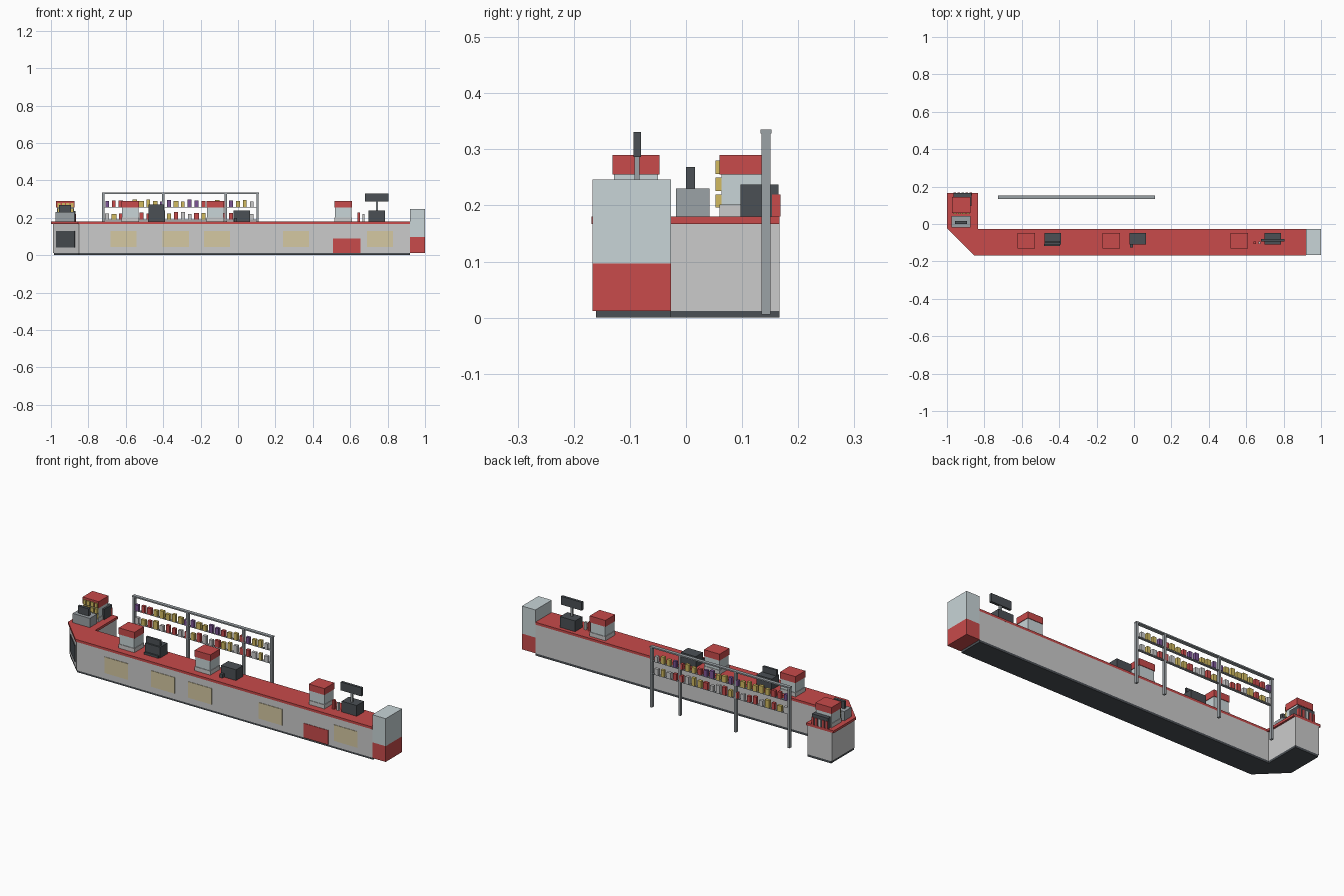
import bpy, bmesh, random
from mathutils import Vector

if "Cube" in bpy.data.objects:
    bpy.data.objects.remove(bpy.data.objects["Cube"])

random.seed(4)
mats = {}
COLOURS = {
    "red": (0.58, 0.07, 0.07, 1), "grey": (0.62, 0.63, 0.64, 1),
    "pale": (0.58, 0.66, 0.68, 1), "dark": (0.07, 0.08, 0.09, 1),
    "steel": (0.33, 0.36, 0.38, 1), "cream": (0.66, 0.58, 0.36, 1),
    "yellow": (0.65, 0.5, 0.12, 1), "purple": (0.2, 0.09, 0.3, 1),
}


def paint(ob, colour):
    if colour not in mats:
        mats[colour] = bpy.data.materials.new(colour)
        mats[colour].diffuse_color = COLOURS[colour]
    ob.data.materials.append(mats[colour])
    return ob


def prism(name, outline, z0, z1, colour):
    """Extrude a flat outline from z0 to z1."""
    bm = bmesh.new()
    face = bm.faces.new([bm.verts.new((x, y, z0)) for x, y in outline])
    ext = bmesh.ops.extrude_face_region(bm, geom=[face])
    verts = [v for v in ext["geom"] if isinstance(v, bmesh.types.BMVert)]
    bmesh.ops.translate(bm, verts=verts, vec=(0, 0, z1 - z0))
    bmesh.ops.recalc_face_normals(bm, faces=bm.faces)
    me = bpy.data.meshes.new(name)
    bm.to_mesh(me)
    bm.free()
    ob = bpy.data.objects.new(name, me)
    bpy.context.collection.objects.link(ob)
    return paint(ob, colour)


def box(name, x, y, z, colour):
    """Box from (min, max) ranges."""
    return prism(name, [(x[0], y[0]), (x[1], y[0]), (x[1], y[1]), (x[0], y[1])],
                 z[0], z[1], colour)


def footprint(front, left, inner, chamfer_x, chamfer_y):
    return [(left, 0.167), (inner, 0.167), (inner, -0.027), (0.92, -0.027),
            (0.92, front), (chamfer_x, front), (left, chamfer_y)]


# L-shaped counter with a cut corner
prism("kick_plinth", footprint(-0.160, -0.985, -0.845, -0.85, -0.028), 0, 0.012, "dark")
prism("counter_body", footprint(-0.164, -0.99, -0.845, -0.85, -0.025), 0.012, 0.167, "grey")
prism("counter_top", footprint(-0.168, -1.0, -0.835, -0.855, -0.023), 0.167, 0.18, "red")

# Tall end cabinet
box("end_cabinet_base", (0.92, 1.0), (-0.167, -0.027), (0.012, 0.097), "red")
box("end_cabinet_upper", (0.92, 1.0), (-0.167, -0.027), (0.097, 0.246), "pale")

# Front panels
for i, x in enumerate((-0.612, -0.333, -0.112, 0.31, 0.76)):
    box(f"front_panel_{i}", (x - 0.07, x + 0.07), (-0.1665, -0.163), (0.043, 0.13), "cream")
box("red_front_panel", (0.508, 0.655), (-0.1665, -0.163), (0.012, 0.09), "red")

# Dark panel on the cut corner
a, b = Vector((-0.99, -0.025)), Vector((-0.85, -0.164))
out = Vector((-0.7, -0.7)) * 0.004
p, q = a.lerp(b, 0.14), a.lerp(b, 0.85)
prism("corner_screen", [p, q, q + out, p + out], 0.042, 0.13, "dark")


def warmer(name, x, y):
    """Counter display box with a red lid."""
    box(name + "_body", (x[0] + 0.003, x[1] - 0.003), (y[0] + 0.003, y[1] - 0.003),
        (0.18, 0.255), "pale")
    box(name + "_base", x, y, (0.18, 0.202), "grey")
    box(name + "_lid", x, y, (0.255, 0.29), "red")


for i, x in enumerate((-0.622, -0.168, 0.515)):
    warmer(f"warmer_{i}", (x, x + 0.094), (-0.131, -0.047))
warmer("wing_warmer", (-0.972, -0.875), (0.06, 0.145))


# Tills
def till(name, x):
    box(name + "_body", (x - 0.045, x + 0.045), (-0.11, -0.048), (0.18, 0.238), "dark")


till("till_left", -0.434)
box("till_left_screen", (-0.478, -0.396), (-0.102, -0.09), (0.235, 0.27), "dark")
box("till_left_tray", (-0.48, -0.395), (-0.118, -0.108), (0.18, 0.192), "dark")
till("till_middle", 0.02)
box("till_middle_reader", (-0.022, -0.005), (-0.125, -0.11), (0.18, 0.2), "dark")
till("till_right", 0.742)
box("till_right_pole", (0.737, 0.749), (-0.092, -0.083), (0.235, 0.295), "steel")
box("till_right_monitor", (0.68, 0.804), (-0.094, -0.08), (0.286, 0.331), "dark")

# Small packs beside the right till
for i, (x, h, c) in enumerate(((0.645, 0.048, "red"), (0.671, 0.04, "grey"))):
    box(f"counter_pack_{i}", (x - 0.006, x + 0.006), (-0.108, -0.094), (0.18, 0.18 + h), c)

# Drinks machine on the wing
box("machine_base", (-0.976, -0.874), (-0.018, 0.042), (0.18, 0.23), "steel")
box("machine_screen", (-0.958, -0.893), (0.0, 0.016), (0.23, 0.269), "dark")

# Stock on the wing warmer and dark rack behind it
for i in range(3):
    for j in range(4):
        x, z = -0.965 + j * 0.023, 0.196 + i * 0.03
        box(f"wing_pack_{i}_{j}", (x, x + 0.017), (0.053, 0.064), (z, z + 0.024), "yellow")
box("wing_rack", (-0.965, -0.868), (0.097, 0.165), (0.18, 0.237), "dark")
for i in range(5):
    x = -0.964 + i * 0.021
    box(f"rack_pack_{i}", (x, x + 0.013), (0.153, 0.168), (0.18, 0.22),
        "grey" if i == 2 else "red")

# Rear shelf frame
for i, x in enumerate((-0.72, -0.4, -0.066, 0.104)):
    box(f"shelf_post_{i}", (x - 0.006, x + 0.006), (0.135, 0.151), (0.006, 0.33), "steel")
box("shelf_top_rail", (-0.727, 0.111), (0.133, 0.152), (0.328, 0.335), "steel")
for i, z in enumerate((0.255, 0.186)):
    box(f"shelf_rail_{i}", (-0.72, 0.104), (0.137, 0.149), (z, z + 0.004), "steel")

# Goods on the shelves
for row, z in enumerate((0.259, 0.19)):
    palette = ["red", "grey", "yellow", "purple" if row == 0 else "red"]
    for i in range(22):
        x = -0.7 + i * 0.0368
        h, w = random.uniform(0.028, 0.042), random.uniform(0.009, 0.013)
        box(f"shelf_pack_{row}_{i}", (x - w, x + w), (0.135, 0.151), (z, z + h),
            random.choice(palette))

for m in bpy.data.materials:
    if m.users and not m.is_grease_pencil:
        m.use_nodes = True
        m.node_tree.nodes["Principled BSDF"].inputs["Base Color"].default_value = m.diffuse_color
